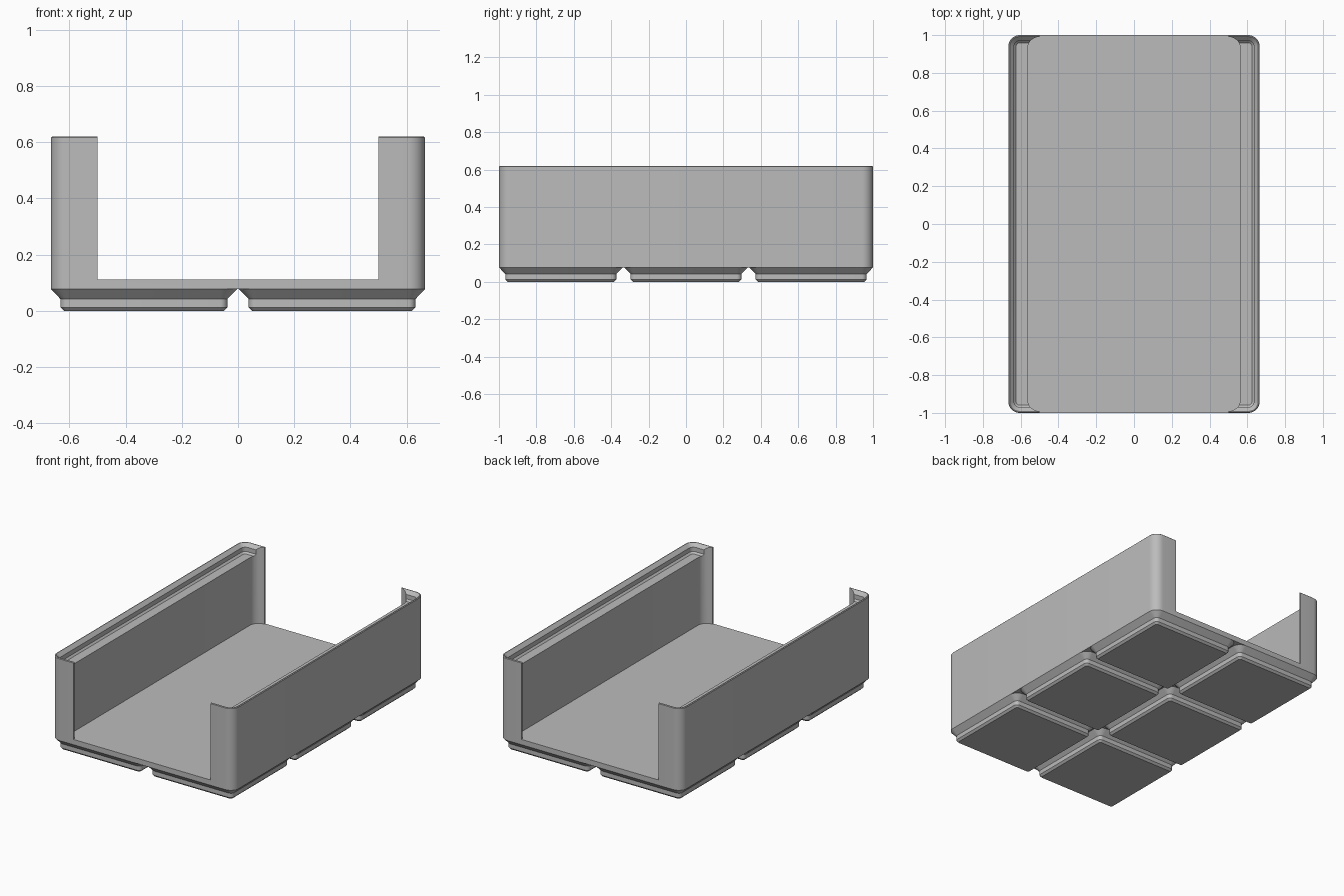
import bpy, bmesh, math

if "Cube" in bpy.data.objects:
    bpy.data.objects.remove(bpy.data.objects["Cube"])

S = 2 / 125.5                      # millimetres to model units
HX, HY, R = 41.75 * S, 1.0, 3.75 * S
FOOT_TOP, FLOOR, LEDGE, TOP = 0.077, 0.112, 0.558, 0.62

grey = bpy.data.materials.new("plain grey")
grey.diffuse_color = (0.5, 0.5, 0.5, 1)
grey.use_nodes = True
grey.node_tree.nodes["Principled BSDF"].inputs["Base Color"].default_value = grey.diffuse_color


def rounded_rect(hx, hy, r, n=8):
    """Outline of a rounded rectangle, counter-clockwise."""
    pts = []
    for k, (sx, sy) in enumerate([(1, 1), (-1, 1), (-1, -1), (1, -1)]):
        for i in range(n + 1):
            a = math.pi / 2 * (k + i / n)
            pts.append((sx * (hx - r) + r * math.cos(a), sy * (hy - r) + r * math.sin(a)))
    return pts


def add_stack(bm, hx, hy, r, levels, cx=0, cy=0):
    """Closed solid lofted through (inset, z) levels of a rounded rectangle."""
    rings = []
    for inset, z in levels:
        pts = rounded_rect(hx - inset, hy - inset, max(r - inset, 0.004))
        rings.append([bm.verts.new((x + cx, y + cy, z)) for x, y in pts])
    n = len(rings[0])
    for a, b in zip(rings, rings[1:]):
        for i in range(n):
            j = (i + 1) % n
            bm.faces.new((a[i], a[j], b[j], b[i]))
    bm.faces.new(rings[0][::-1])
    bm.faces.new(rings[-1])


def make_object(name, bm):
    mesh = bpy.data.meshes.new(name)
    bm.to_mesh(mesh)
    bm.free()
    mesh.materials.append(grey)
    obj = bpy.data.objects.new(name, mesh)
    bpy.context.collection.objects.link(obj)
    return obj


def stack_object(name, hx, hy, r, levels):
    bm = bmesh.new()
    add_stack(bm, hx, hy, r, levels)
    return make_object(name, bm)


# Tray body, with a slightly eased rim
tray = stack_object("tray_body", HX, HY, R,
                    [(0, FOOT_TOP), (0, TOP - 0.004), (0.004, TOP)])

# Cutters: stepped stacking lip, inner cavity, open front and back
lip = stack_object("lip_cutter", HX, HY, R,
                   [(0.0414, LEDGE), (0.0303, LEDGE + 0.0112),
                    (0.0303, LEDGE + 0.040), (0.008, TOP), (0.008, TOP + 0.1)])
cavity = stack_object("cavity_cutter", 0.563, 0.99, 0.06, [(0, FLOOR), (0, TOP + 0.2)])
opening = stack_object("opening_cutter", 0.5, 1.2, 0.004, [(0, FLOOR), (0, TOP + 0.3)])

bpy.context.view_layer.objects.active = tray
for cutter in (lip, cavity, opening):
    mod = tray.modifiers.new(cutter.name, 'BOOLEAN')
    mod.operation, mod.object, mod.solver = 'DIFFERENCE', cutter, 'EXACT'
    bpy.ops.object.modifier_apply(modifier=mod.name)
    bpy.data.objects.remove(cutter)

# Six stepped feet on a 2 x 3 grid
bm = bmesh.new()
for ix in (-0.5, 0.5):
    for iy in (-1, 0, 1):
        add_stack(bm, 20.75 * S, 20.75 * S, R,
                  [(2.95 * S, 0), (2.15 * S, 0.8 * S), (2.15 * S, 2.6 * S), (0, FOOT_TOP)],
                  ix * 42 * S, iy * 42 * S)
feet = make_object("base_feet", bm)

# Smooth rounded corners, sharp edges kept
for obj in (tray, feet):
    bpy.ops.object.select_all(action='DESELECT')
    obj.select_set(True)
    bpy.context.view_layer.objects.active = obj
    bpy.ops.object.shade_smooth_by_angle(angle=math.radians(30))
